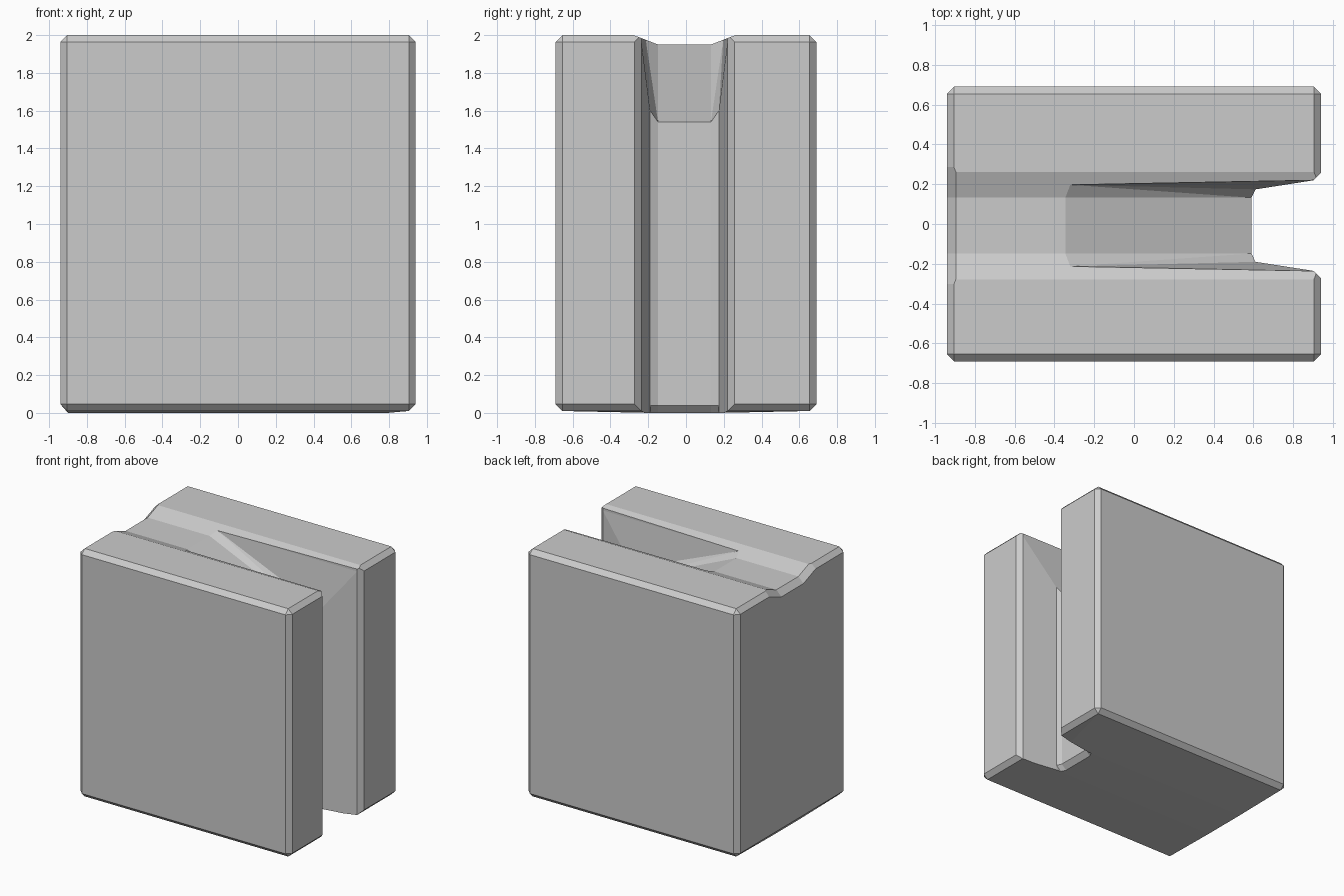
import bpy, bmesh

if "Cube" in bpy.data.objects:
    bpy.data.objects.remove(bpy.data.objects["Cube"])

CY = -0.008  # centre line of the slot


def hull(name, pts):
    """Convex solid around a handful of points."""
    bm = bmesh.new()
    for p in pts:
        bm.verts.new(p)
    bmesh.ops.convex_hull(bm, input=bm.verts[:])
    loose = [v for v in bm.verts if not v.link_faces]
    bmesh.ops.delete(bm, geom=loose, context='VERTS')
    bmesh.ops.dissolve_limit(bm, angle_limit=0.002, verts=bm.verts[:], edges=bm.edges[:])
    bmesh.ops.recalc_face_normals(bm, faces=bm.faces[:])
    me = bpy.data.meshes.new(name)
    bm.to_mesh(me)
    bm.free()
    ob = bpy.data.objects.new(name, me)
    bpy.context.collection.objects.link(ob)
    return ob


def pairs(pts):
    """Mirror (x, half width, z) points across the slot centre line."""
    return [(x, CY + s * w, z) for x, w, z in pts for s in (-1, 1)]


# Chamfered block with a very slightly raised underside band
X, Y, Z0, Z1, C = 0.94, 0.69, 0.01, 2.0, 0.036
pts = []
for sx in (-1, 1):
    for sy in (-1, 1):
        for z, d in ((Z0, C), (Z1, -C)):
            pts += [(sx * X, sy * (Y - C), z + d),
                    (sx * (X - C), sy * Y, z + d),
                    (sx * (X - C), sy * (Y - C), z)]
pts += pairs([(-0.9, 0.18, 0), (0.79, 0.18, 0)])
body = hull("slotted_block", pts)

cutters = []

# Shallow groove along the top
cutters.append(hull("groove_cutter", pairs(
    [(x, w, z) for x in (-1.0, 1.0) for w, z in ((0.14, 1.95), (0.322, 2.02))])))

# Chamfer where the groove meets the left face
cutters.append(hull("groove_lip_cutter", pairs(
    [(-0.895, 0.14, 1.95), (-0.895, 0.322, 2.02),
     (-0.995, 0.14, 1.85), (-0.995, 0.322, 1.92), (-0.995, 0.322, 2.02)])))

# Sloping ramp from the groove into the slot
cutters.append(hull("ramp_cutter", pairs(
    [(-0.345, 0.14, 1.95), (-0.32, 0.205, 1.975), (-0.32, 0.205, 2.1),
     (0.55, 0.14, 1.6), (0.61, 0.182, 1.6), (0.59, 0.14, 1.54),
     (0.905, 0.228, 1.965), (0.905, 0.228, 2.1)])))

# Vertical slot between the two arms, with chamfered back corners
cutters.append(hull("slot_cutter", pairs(
    [(0.59, 0.14, 1.54), (0.59, 0.14, -0.1),
     (0.61, 0.182, 1.6), (0.61, 0.182, -0.1),
     (0.905, 0.228, 1.965), (0.905, 0.228, -0.1)])))

# Chamfer under the slot's back wall
cutters.append(hull("slot_base_cutter", pairs(
    [(0.6, 0.14, 0.05), (0.5, 0.14, -0.05), (0.7, 0.18, 0.05),
     (0.62, 0.18, 0.05), (0.52, 0.18, -0.05), (0.7, 0.18, -0.05)])))

# Flare that chamfers the inner corners of the arm ends
cutters.append(hull("arm_end_cutter", pairs(
    [(x, w, z) for x, w in ((0.88, 0.205), (0.97, 0.295)) for z in (-0.1, 2.1)])))

for c in cutters:
    c.hide_render = True
    c.hide_viewport = False
    m = body.modifiers.new(c.name, 'BOOLEAN')
    m.operation = 'DIFFERENCE'
    m.solver = 'EXACT'
    m.object = c

# Bake the cuts and drop the cutters
bpy.context.view_layer.update()
dg = bpy.context.evaluated_depsgraph_get()
result = bpy.data.meshes.new_from_object(body.evaluated_get(dg))
body.modifiers.clear()
body.data = result
for c in cutters:
    bpy.data.objects.remove(c, do_unlink=True)
